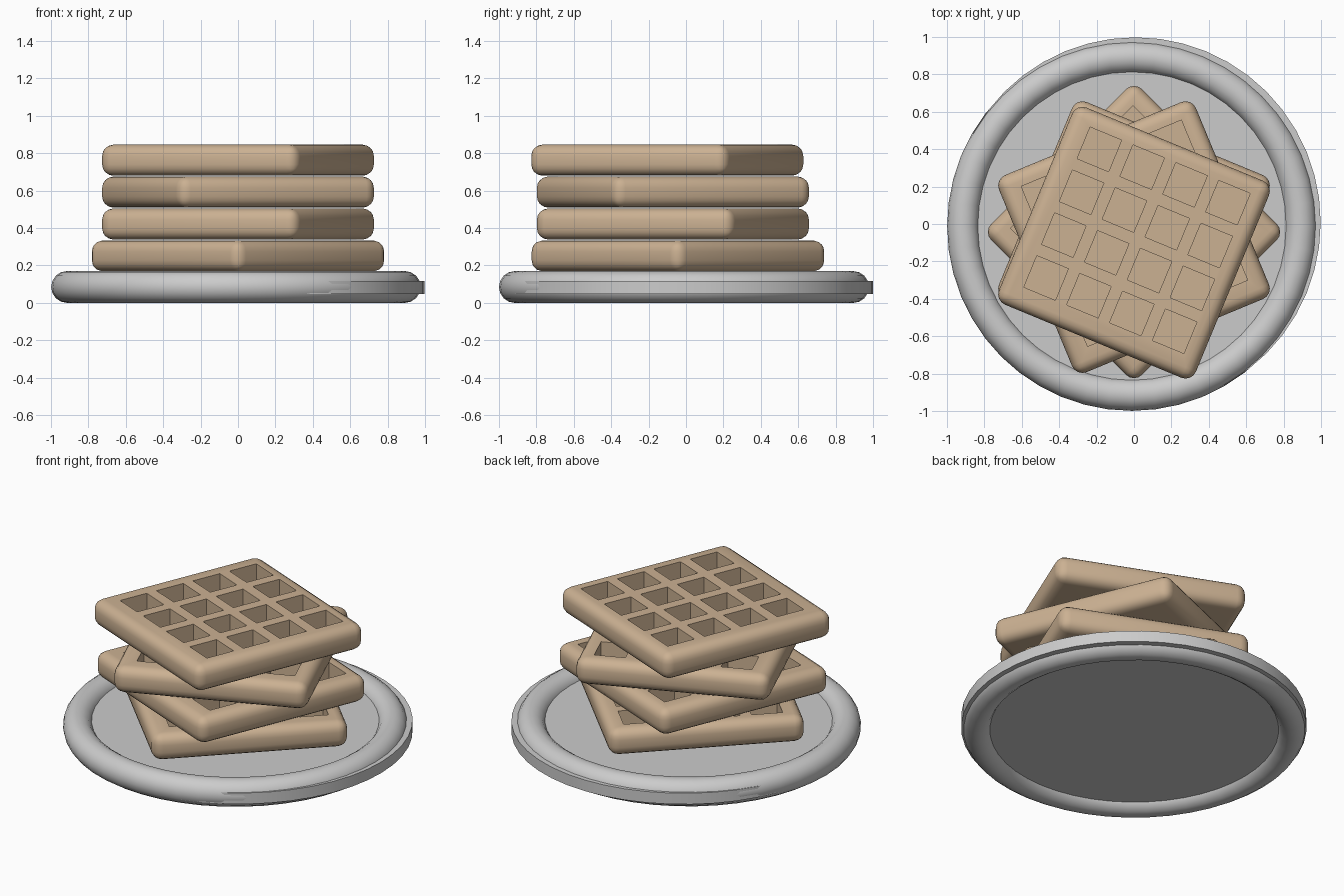
import bpy, bmesh
from math import radians
from mathutils import Matrix

if "Cube" in bpy.data.objects:
    bpy.data.objects.remove(bpy.data.objects["Cube"])

HALF, THICK, BEVEL = 0.57, 0.166, 0.06     # waffle body
PITCH, HOLE, DEPTH = 0.248, 0.182, 0.125   # waffle pockets


def shade(ob, angle=35):
    bpy.ops.object.select_all(action='DESELECT')
    ob.select_set(True)
    bpy.context.view_layer.objects.active = ob
    bpy.ops.object.shade_smooth_by_angle(angle=radians(angle))


def mesh_object(name, bm):
    me = bpy.data.meshes.new(name)
    bm.to_mesh(me)
    bm.free()
    ob = bpy.data.objects.new(name, me)
    bpy.context.collection.objects.link(ob)
    return ob


def add_box(bm, centre, size):
    m = Matrix.Translation(centre) @ Matrix.Diagonal((*size, 1))
    bmesh.ops.create_cube(bm, size=1, matrix=m)


# Plate: flat disc with a rounded rim, disc edge peeking out at the back right
bpy.ops.mesh.primitive_cylinder_add(vertices=48, radius=0.99, depth=0.07,
                                    location=(0.008, 0.008, 0.082))
disc = bpy.context.object
disc.name = "plate_disc"
shade(disc)
bpy.ops.mesh.primitive_torus_add(major_radius=0.903, minor_radius=0.085,
                                 major_segments=48, minor_segments=16,
                                 location=(-0.011, -0.011, 0.085))
rim = bpy.context.object
rim.name = "plate_rim"
shade(rim, 60)

# Waffle: rounded slab with a 4 x 4 grid of pockets cut in the top
bm = bmesh.new()
add_box(bm, (0, 0, 0), (2 * HALF, 2 * HALF, THICK))
bmesh.ops.bevel(bm, geom=bm.edges[:], offset=BEVEL, segments=4, profile=0.5,
                affect='EDGES')
first = mesh_object("waffle_1", bm)

bm = bmesh.new()
for i in range(4):
    for j in range(4):
        add_box(bm, (0.01 + (i - 1.5) * PITCH, 0.018 + (j - 1.5) * PITCH, THICK / 2),
                (HOLE, HOLE, 2 * DEPTH))
cutter = mesh_object("pocket_cutter", bm)
cutter.hide_render = True

cut = first.modifiers.new("pockets", 'BOOLEAN')
cut.operation = 'DIFFERENCE'
cut.solver = 'EXACT'
cut.object = cutter
bpy.context.view_layer.update()
waffle_mesh = bpy.data.meshes.new_from_object(
    first.evaluated_get(bpy.context.evaluated_depsgraph_get()))
first.modifiers.clear()
first.data = waffle_mesh
bpy.data.objects.remove(cutter)

mat = bpy.data.materials.new("waffle_brown")
mat.diffuse_color = (0.6, 0.44, 0.29, 1)
mat.use_nodes = True
mat.node_tree.nodes["Principled BSDF"].inputs["Base Color"].default_value = mat.diffuse_color
waffle_mesh.materials.clear()
waffle_mesh.materials.append(mat)
shade(first)

# Stack of four, each turned against the one below
for k, (y, angle) in enumerate([(-0.043, 45), (-0.07, -22.5), (-0.07, 22.5), (-0.1, -22.5)]):
    ob = first if k == 0 else first.copy()
    if k:
        ob.name = f"waffle_{k + 1}"
        bpy.context.collection.objects.link(ob)
    ob.location = (0, y, 0.251 + 0.1705 * k)
    ob.rotation_euler = (0, 0, radians(angle))
